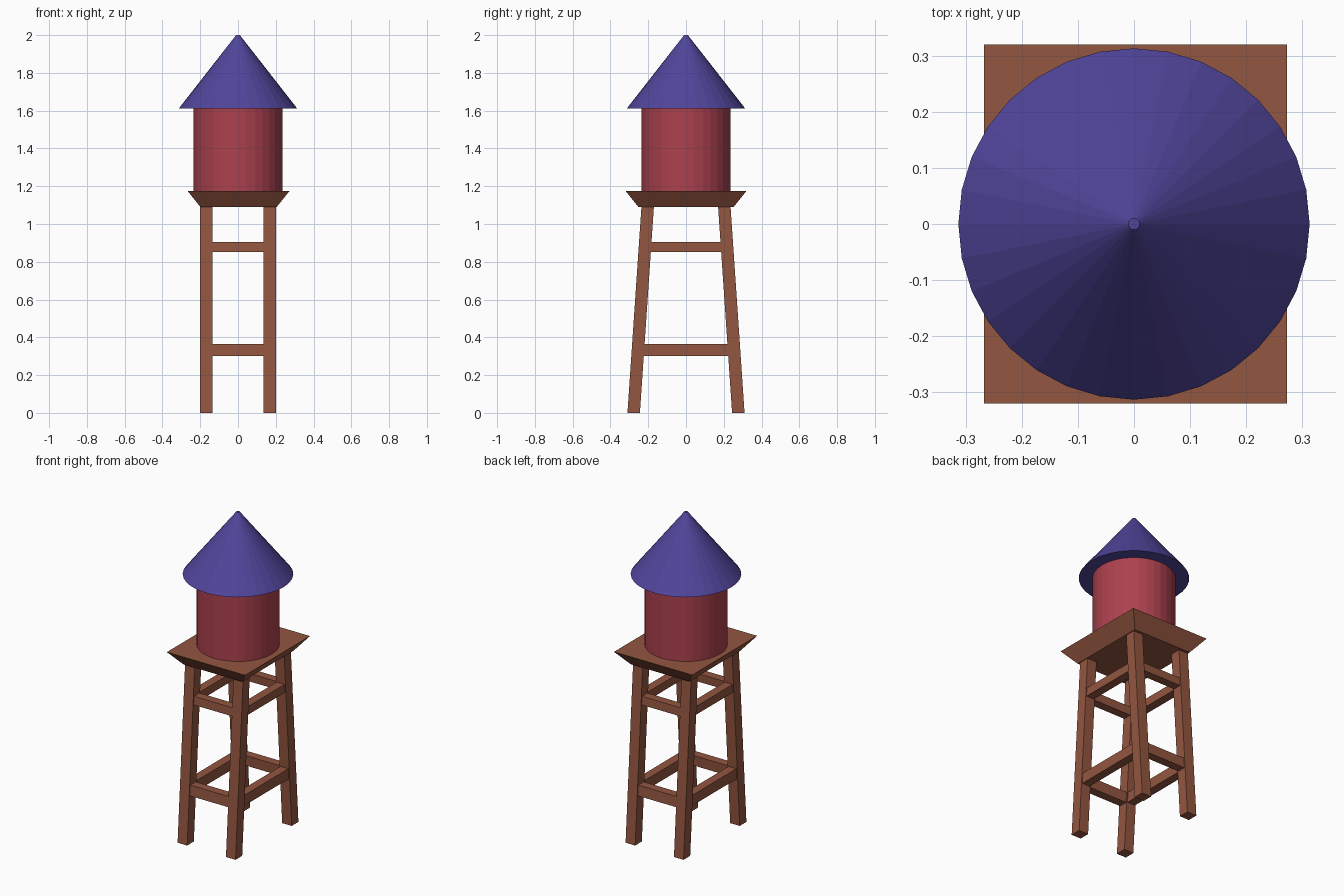
import bpy, bmesh, math

if "Cube" in bpy.data.objects:
    bpy.data.objects.remove(bpy.data.objects["Cube"])

def material(name, rgb):
    m = bpy.data.materials.new(name)
    lin = [((c / 255 + 0.055) / 1.055) ** 2.4 for c in rgb]
    m.diffuse_color = (*lin, 1)
    m.use_nodes = True
    m.node_tree.nodes["Principled BSDF"].inputs["Base Color"].default_value = m.diffuse_color
    return m

WOOD = material("brown wood", (147, 86, 64))
RED = material("red tank paint", (172, 65, 78))
BLUE = material("blue roof paint", (80, 69, 155))

def loft(name, low, high, mat):
    """Closed solid between two rings of points."""
    bm = bmesh.new()
    a = [bm.verts.new(p) for p in low]
    b = [bm.verts.new(p) for p in high]
    n = len(a)
    for i in range(n):
        j = (i + 1) % n
        bm.faces.new((a[i], a[j], b[j], b[i]))
    bm.faces.new(a[::-1])
    bm.faces.new(b)
    bmesh.ops.recalc_face_normals(bm, faces=bm.faces)
    me = bpy.data.meshes.new(name)
    bm.to_mesh(me)
    bm.free()
    me.materials.append(mat)
    ob = bpy.data.objects.new(name, me)
    bpy.context.collection.objects.link(ob)
    return ob

def rect(cx, cy, hx, hy, z):
    return [(cx - hx, cy - hy, z), (cx + hx, cy - hy, z),
            (cx + hx, cy + hy, z), (cx - hx, cy + hy, z)]

def circle(r, z, n=32):
    return [(r * math.cos(2 * math.pi * i / n), r * math.sin(2 * math.pi * i / n), z)
            for i in range(n)]

PLATE_Z = 1.09
LEG_X, LEG_H = 0.167, 0.033

def leg_y(z):
    return 0.277 - 0.074 * z / PLATE_Z

# splayed legs
for sx, xn in ((-1, "left"), (1, "right")):
    for sy, yn in ((-1, "front"), (1, "back")):
        loft(f"{yn}_{xn}_leg",
             rect(sx * LEG_X, sy * leg_y(0), LEG_H, LEG_H, 0),
             rect(sx * LEG_X, sy * leg_y(PLATE_Z), LEG_H, LEG_H, PLATE_Z), WOOD)

# cross bars at two heights, running between the legs
for level, z0, z1 in (("lower", 0.30, 0.365), ("upper", 0.853, 0.905)):
    for s, yn, xn in ((-1, "front", "left"), (1, "back", "right")):
        loft(f"{level}_{yn}_bar",
             rect(0, s * leg_y(z0), LEG_X - LEG_H, 0.027, z0),
             rect(0, s * leg_y(z1), LEG_X - LEG_H, 0.027, z1), WOOD)
        loft(f"{level}_{xn}_bar",
             rect(s * LEG_X, 0, 0.027, leg_y(z0) - LEG_H, z0),
             rect(s * LEG_X, 0, 0.027, leg_y(z1) - LEG_H, z1), WOOD)

# flared platform, tank and roof
loft("platform", rect(0.003, 0, 0.202, 0.252, PLATE_Z), rect(0.003, 0, 0.27, 0.32, 1.175), WOOD)
loft("tank", circle(0.235, 1.175), circle(0.235, 1.612), RED)
loft("roof", circle(0.313, 1.612), circle(0.01, 2.0), BLUE)
